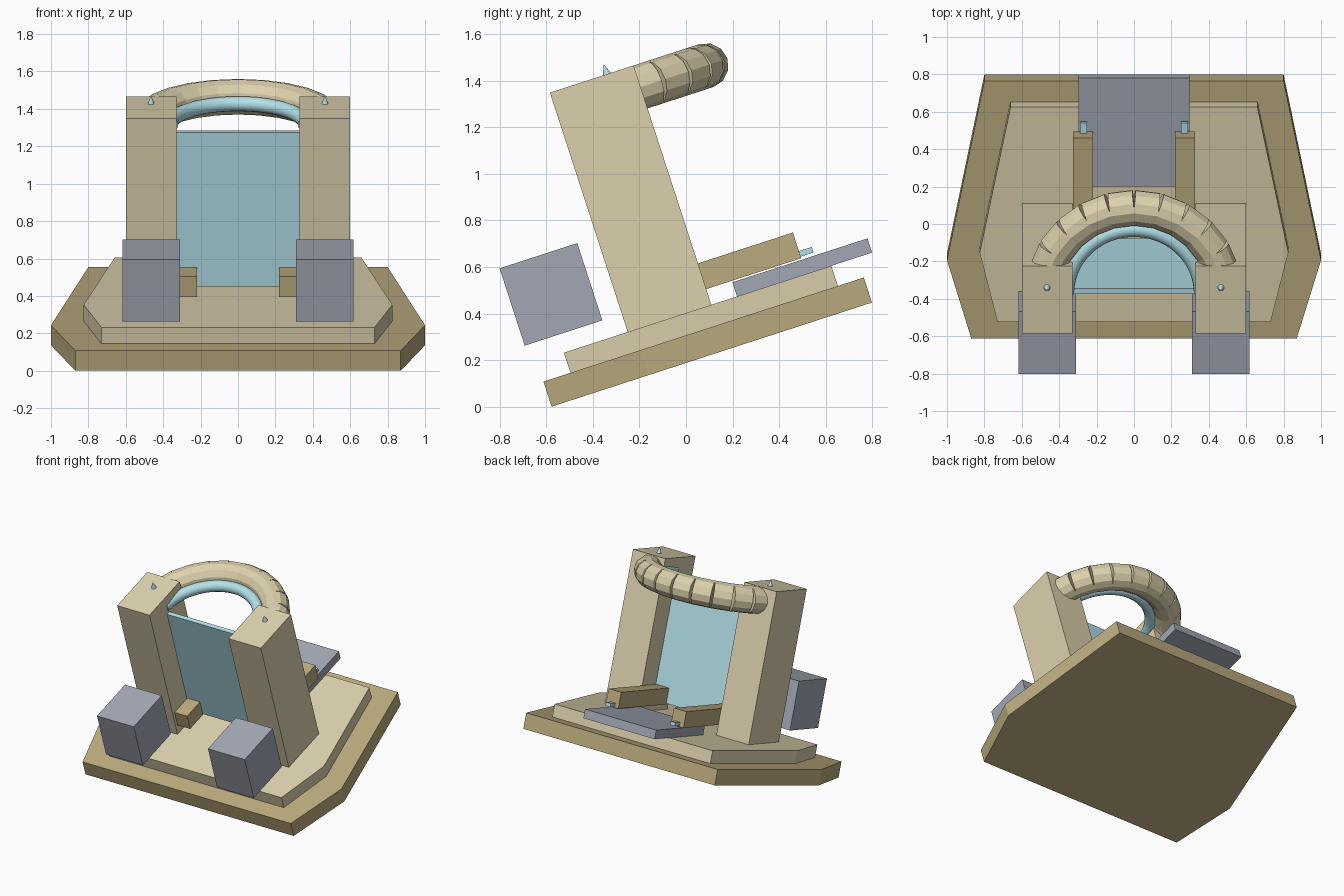
import bpy, bmesh, math
from mathutils import Matrix, Vector

if "Cube" in bpy.data.objects:
    bpy.data.objects.remove(bpy.data.objects["Cube"])

# whole model leans: built upright, then tipped about x
TILT = Matrix.Translation((0, 0, -0.007)) @ Matrix.Rotation(math.radians(18), 4, 'X')


def material(name, rgb):
    m = bpy.data.materials.new(name)
    m.diffuse_color = (*rgb, 1)
    m.use_nodes = True
    m.node_tree.nodes["Principled BSDF"].inputs["Base Color"].default_value = m.diffuse_color
    return m


TAN = material("light_stone", (0.72, 0.64, 0.42))
BROWN = material("dark_stone", (0.50, 0.41, 0.21))
BLUE = material("pale_blue", (0.45, 0.75, 0.82))
GREY = material("slate_grey", (0.36, 0.39, 0.46))


def finish(name, bm, mat):
    bmesh.ops.recalc_face_normals(bm, faces=bm.faces)
    me = bpy.data.meshes.new(name)
    bm.to_mesh(me)
    bm.free()
    me.transform(TILT)
    me.materials.append(mat)
    ob = bpy.data.objects.new(name, me)
    bpy.context.collection.objects.link(ob)
    return ob


def box(name, x, y, z, mat):
    bm = bmesh.new()
    size = [b - a for a, b in (x, y, z)]
    mid = [(a + b) / 2 for a, b in (x, y, z)]
    bmesh.ops.create_cube(bm, size=1, matrix=Matrix.Translation(mid) @ Matrix.Diagonal((*size, 1)))
    return finish(name, bm, mat)


def pair(name, x, y, z, mat):
    box(name + "_right", x, y, z, mat)
    box(name + "_left", (-x[1], -x[0]), y, z, mat)


def tier(name, half, z0, z1, mat):
    # hexagonal plate from the right half of its outline
    pts = half + [(-x, y) for x, y in reversed(half)]
    bm = bmesh.new()
    f = bm.faces.new([bm.verts.new((x, y, z0)) for x, y in pts])
    r = bmesh.ops.extrude_face_region(bm, geom=[f])
    bmesh.ops.translate(bm, vec=(0, 0, z1 - z0),
                        verts=[v for v in r["geom"] if isinstance(v, bmesh.types.BMVert)])
    return finish(name, bm, mat)


# stepped base
tier("base_plate", [(0.87, -0.547), (1.0, -0.107), (0.80, 0.90)], 0.185, 0.298, BROWN)
tier("base_step", [(0.73, -0.425), (0.825, -0.035), (0.66, 0.783)], 0.298, 0.389, TAN)

# pillars, floating blocks, rails and rail tips
pair("pillar", (0.33, 0.60), (-0.137, 0.241), (0.389, 1.47), TAN)
pair("front_block", (0.31, 0.617), (-0.576, -0.225), (0.47, 0.819), GREY)
pair("rail", (0.22, 0.325), (-0.12, 0.67), (0.46, 0.576), BROWN)
pair("rail_tip", (0.25, 0.29), (0.66, 0.728), (0.467, 0.492), BLUE)

# glass panel and rear slab
box("glass_panel", (-0.33, 0.33), (0.04, 0.07), (0.467, 1.335), BLUE)
box("rear_slab", (-0.297, 0.297), (0.357, 0.967), (0.389, 0.453), GREY)

# segmented arch: straight short drums around a half circle
CY, CZ, R = 0.055, 1.373, 0.478
N = 12
bm = bmesh.new()
for i in range(N):
    a = math.pi * (i + 0.5) / N
    m = (Matrix.Translation((R * math.cos(a), CY + R * math.sin(a), CZ))
         @ Matrix.Rotation(a, 4, 'Z') @ Matrix.Rotation(math.pi / 2, 4, 'X'))
    bmesh.ops.create_cone(bm, cap_ends=True, segments=12, radius1=0.097, radius2=0.097,
                          depth=0.132, matrix=m)
finish("arch_segments", bm, TAN)

# smooth inner ring
bm = bmesh.new()
STEPS, SIDES = 40, 14
rings = []
for i in range(STEPS + 1):
    a = math.pi * i / STEPS
    ring = []
    for j in range(SIDES):
        b = math.tau * j / SIDES
        r = 0.36 + 0.04 * math.cos(b)
        ring.append(bm.verts.new((r * math.cos(a), CY + r * math.sin(a), CZ + 0.04 * math.sin(b))))
    rings.append(ring)
for p, q in zip(rings, rings[1:]):
    for j in range(SIDES):
        k = (j + 1) % SIDES
        bm.faces.new((p[j], p[k], q[k], q[j]))
bm.faces.new(rings[0])
bm.faces.new(rings[-1])
ring_ob = finish("inner_ring", bm, BLUE)
bpy.context.view_layer.objects.active = ring_ob
ring_ob.select_set(True)
bpy.ops.object.shade_smooth_by_angle()

# small spikes on the pillar tops
for side, x in (("right", 0.465), ("left", -0.465)):
    bm = bmesh.new()
    bmesh.ops.create_cone(bm, cap_ends=True, segments=10, radius1=0.02, radius2=0,
                          depth=0.05, matrix=Matrix.Translation((x, 0.12, 1.49)))
    finish("spike_" + side, bm, BLUE)
